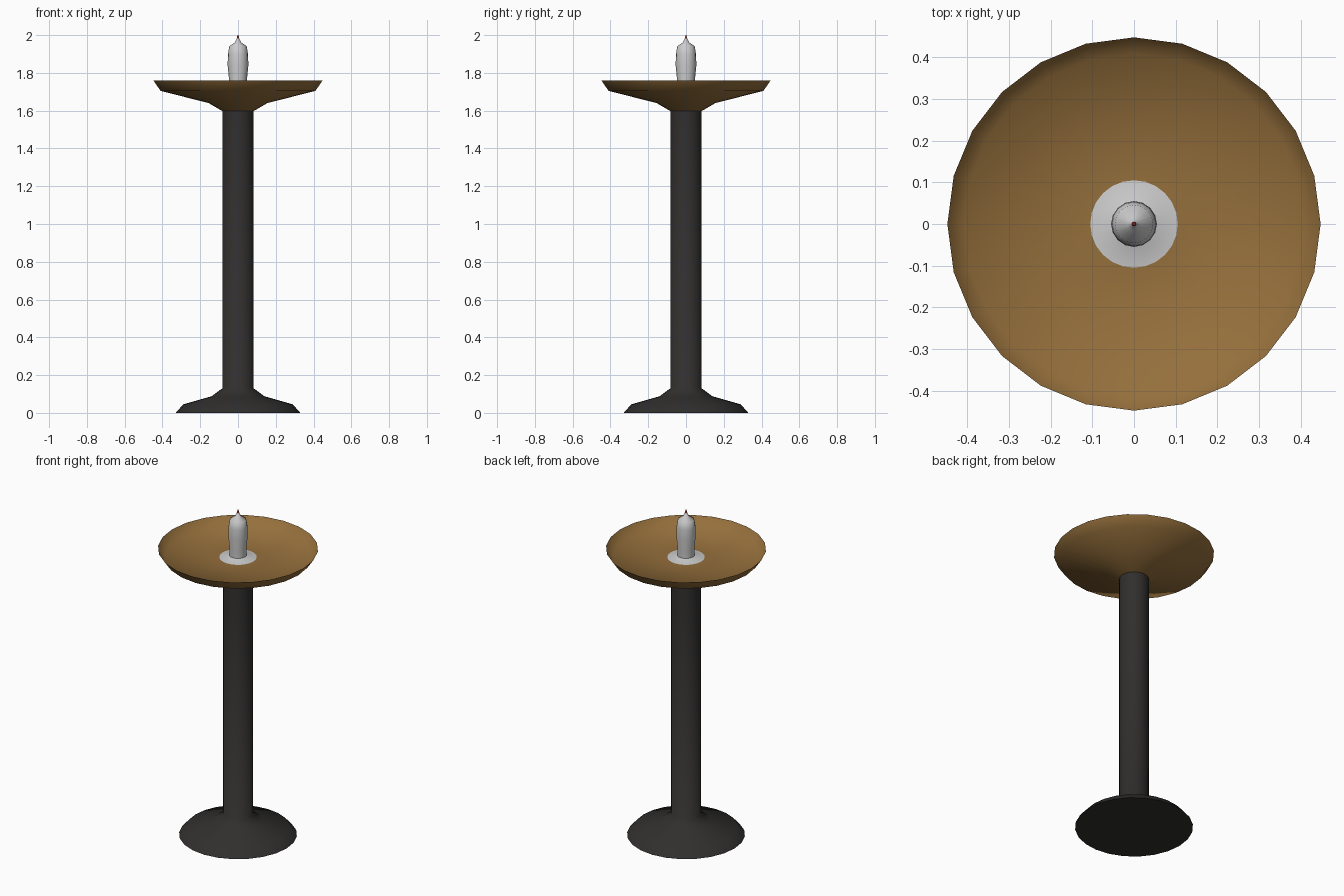
import bpy, bmesh, math

if "Cube" in bpy.data.objects:
    bpy.data.objects.remove(bpy.data.objects["Cube"])


def material(name, rgb):
    m = bpy.data.materials.new(name)
    m.diffuse_color = (*rgb, 1)
    m.use_nodes = True
    m.node_tree.nodes["Principled BSDF"].inputs["Base Color"].default_value = m.diffuse_color
    return m


def lathe(name, profile, sides, mat=None, cap_bottom=False, cap_top=False, angle=60):
    """Spin an (radius, height) profile around z."""
    bm = bmesh.new()
    rings = []
    for r, z in profile:
        if r == 0:
            rings.append([bm.verts.new((0, 0, z))] * sides)
        else:
            rings.append([bm.verts.new((r * math.cos(2 * math.pi * i / sides),
                                        r * math.sin(2 * math.pi * i / sides), z))
                          for i in range(sides)])
    for a, b in zip(rings, rings[1:]):
        for i in range(sides):
            j = (i + 1) % sides
            bm.faces.new(dict.fromkeys((a[i], a[j], b[j], b[i])))
    if cap_bottom:
        bm.faces.new(rings[0][::-1])
    if cap_top:
        bm.faces.new(rings[-1])
    me = bpy.data.meshes.new(name)
    bm.to_mesh(me)
    bm.free()
    ob = bpy.data.objects.new(name, me)
    bpy.context.collection.objects.link(ob)
    if mat:
        me.materials.append(mat)
    bpy.ops.object.select_all(action='DESELECT')
    ob.select_set(True)
    bpy.context.view_layer.objects.active = ob
    bpy.ops.object.shade_smooth_by_angle(angle=math.radians(angle))
    return ob


iron = material("dark_iron", (0.03, 0.028, 0.027))
brass = material("brass", (0.30, 0.16, 0.045))
red = material("ember", (0.6, 0.04, 0.03))

# Flared foot and column
lathe("stand", [(0.33, 0), (0.29, 0.045), (0.14, 0.088), (0.083, 0.13), (0.083, 1.605)],
      24, iron, cap_bottom=True, cap_top=True)

# Dish: underside, thin flared rim, nearly flat floor
lathe("dish", [(0.083, 1.598), (0.155, 1.64), (0.41, 1.705), (0.448, 1.76),
               (0.408, 1.706), (0.10, 1.708), (0, 1.709)],
      24, brass, cap_bottom=True)

# Melted wax around the candle foot
lathe("wax_pool", [(0.105, 1.709), (0.08, 1.712), (0.048, 1.722)], 24)

# Candle with softened shoulder and pointed top
lathe("candle", [(0.048, 1.709), (0.048, 1.77), (0.055, 1.84), (0.053, 1.90),
                 (0.046, 1.942), (0.016, 1.962), (0.008, 1.98), (0, 1.988)], 16)

# Glowing wick tip
lathe("wick", [(0.006, 1.965), (0.006, 1.988), (0.003, 2.0)], 6, red,
      cap_bottom=True, cap_top=True)
